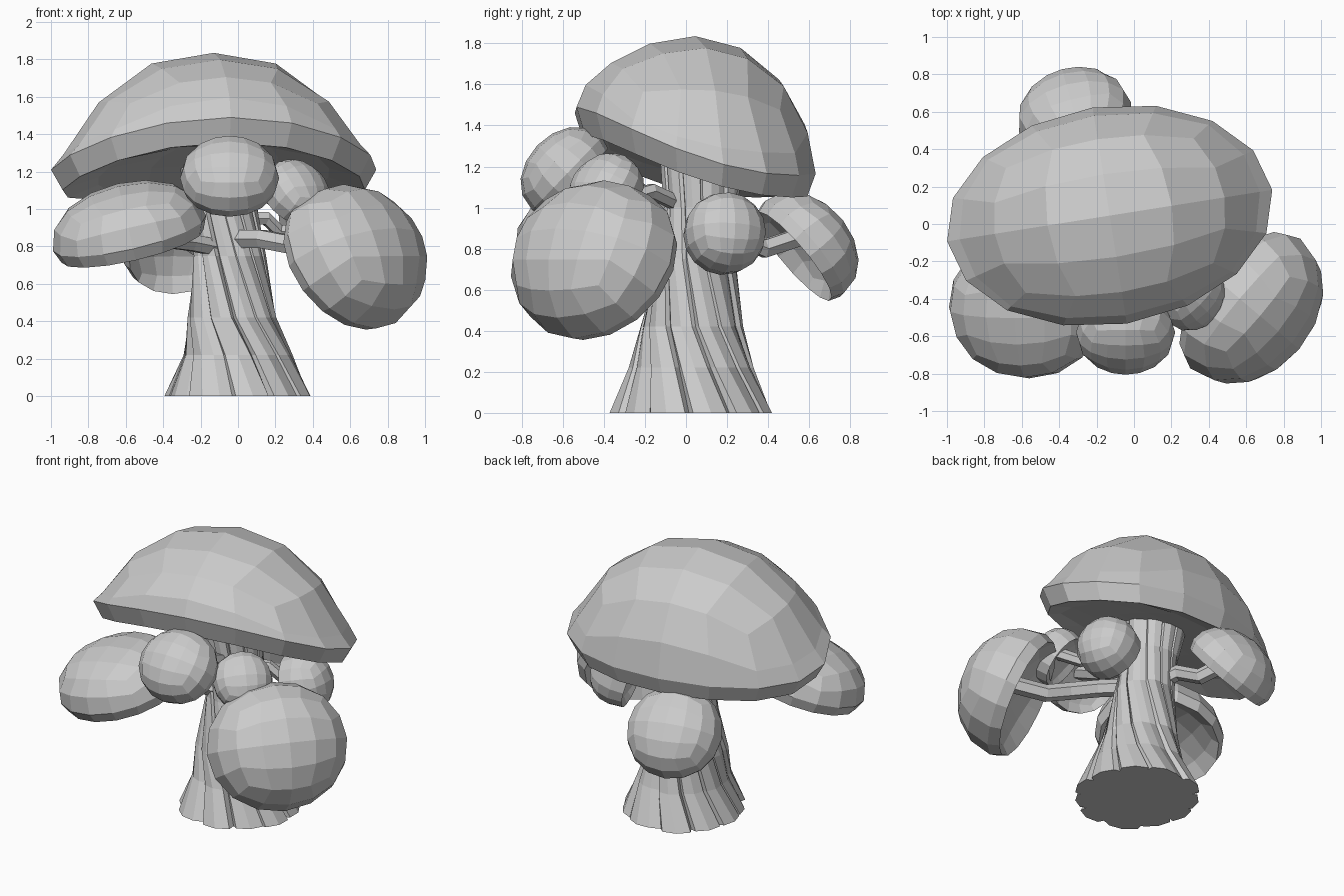
import bpy, bmesh, math, random
from mathutils import Vector, Matrix

random.seed(4)
if "Cube" in bpy.data.objects:
    bpy.data.objects.remove(bpy.data.objects["Cube"])

grey = bpy.data.materials.new("plain grey")
grey.use_nodes = True
grey.diffuse_color = (0.6, 0.6, 0.6, 1)
grey.node_tree.nodes["Principled BSDF"].inputs["Base Color"].default_value = (0.6, 0.6, 0.6, 1)


def add_object(name, bm):
    bmesh.ops.recalc_face_normals(bm, faces=bm.faces)
    mesh = bpy.data.meshes.new(name)
    bm.to_mesh(mesh)
    bm.free()
    mesh.materials.append(grey)
    obj = bpy.data.objects.new(name, mesh)
    bpy.context.collection.objects.link(obj)
    return obj


def cap(name, centre, axis, rx, ry, height, lip, hollow, power=0.9, yaw=0, warp=None):
    """Faceted dome with a thick rim and a hollow underside, facing along axis."""
    bm = bmesh.new()
    bmesh.ops.create_cube(bm, size=2)
    bmesh.ops.subdivide_edges(bm, edges=bm.edges[:], cuts=3, use_grid_fill=True)
    # frame with its first direction kept horizontal, then turned by yaw
    up = Vector(axis).normalized()
    side = Vector((0, 1, 0)).cross(up) if abs(up.y) < 0.5 else Vector((0, 0, 1)).cross(up)
    side = Matrix.Rotation(math.radians(yaw), 3, up) @ side.normalized()
    front = up.cross(side)
    for v in bm.verts:
        p = Vector([math.tan(c * math.pi / 4) for c in v.co]).normalized()
        flat = Vector((p.x, p.y))
        r = flat.length
        if p.z > -0.01:
            z = height * max(p.z, 0) ** power
        elif p.z > -0.45:
            flat *= 0.93 / r
            z = -lip
        else:
            z = hollow * (1 - r * r) - lip
        if warp:
            z += warp(flat.x, flat.y, max(p.z, 0))
        v.co = Vector(centre) + side * flat.x * rx + front * flat.y * ry + up * z
    return add_object(name, bm)


def arm(name, points, radius):
    """Six-sided bent branch."""
    bm = bmesh.new()
    pts = [Vector(p) for p in points]
    rings = []
    for i, p in enumerate(pts):
        way = (pts[min(i + 1, len(pts) - 1)] - pts[max(i - 1, 0)]).normalized()
        a = way.cross(Vector((0, 0, 1))).normalized()
        b = a.cross(way)
        rings.append([bm.verts.new(p + radius * (a * math.cos(k * math.pi / 3) + b * math.sin(k * math.pi / 3)))
                      for k in range(6)])
    for low, high in zip(rings, rings[1:]):
        for k in range(6):
            bm.faces.new((low[k], low[(k + 1) % 6], high[(k + 1) % 6], high[k]))
    bm.faces.new(rings[0])
    bm.faces.new(rings[-1])
    return add_object(name, bm)


# Main stalk: overlapping fibres that twist upward and flare at the foot
def stalk():
    bm = bmesh.new()
    outline = []
    strands = 11
    for s in range(strands):
        shift = random.uniform(-0.15, 0.15)
        lift = random.uniform(0.97, 1.05)
        for part, r in ((0.0, 0.91), (0.1, 1.0), (0.5, 1.03), (0.9, 0.99)):
            outline.append(((s + part + shift) * math.tau / strands, r * lift))
    # height, radius, centre x, centre y, twist
    rows = [(0, 0.385, 0, 0.03, 0), (0.22, 0.29, 0, 0.03, -0.2),
            (0.42, 0.238, -0.03, 0.025, -0.45), (0.75, 0.188, -0.04, 0.05, -0.85),
            (1.0, 0.175, -0.07, 0.07, -1.05), (1.32, 0.21, -0.11, 0.09, -1.2)]
    rings = [[bm.verts.new((cx + rad * r * math.cos(a + twist), cy + rad * r * math.sin(a + twist), z))
              for a, r in outline] for z, rad, cx, cy, twist in rows]
    n = len(outline)
    for low, high in zip(rings, rings[1:]):
        for k in range(n):
            bm.faces.new((low[k], low[(k + 1) % n], high[(k + 1) % n], high[k]))
    bm.faces.new(rings[0])
    bm.faces.new(rings[-1])
    add_object("main_stalk", bm)


stalk()


# Main cap: wide dome, rim raised at the front, shoulders sloping at the sides
def main_cap_shape(u, v, z):
    rim = 0.1 * v * v - 0.16 * v - 0.02 * u * u
    return rim * (1 - 0.9 * z) - 0.7 * u * u * z * (1 - z)


cap("main_cap", (-0.13, 0.045, 1.23), (0, 0, 1), 0.88, 0.585, 0.605, 0.11, 0.12, 1.08, 9, main_cap_shape)

# Side caps: name, rim centre, facing, radii, height, lip, hollow
side_caps = [
    ("large_left_cap", (0.595, -0.425, 0.725), (0.66, -0.56, 0.46), 0.455, 0.41, 0.37, 0.07, 0.15),
    ("right_cap", (-0.58, -0.445, 0.87), (-0.22, -0.22, 0.95), 0.42, 0.39, 0.265, 0.07, 0.12),
    ("front_cap", (-0.045, -0.58, 1.165), (0, -0.72, 0.69), 0.265, 0.245, 0.2, 0.06, 0.08),
    ("small_front_cap", (0.31, -0.39, 1.09), (0.5, -0.5, 0.6), 0.19, 0.19, 0.15, 0.07, 0.06),
    ("small_left_cap", (0.37, 0.19, 0.875), (0.88, 0.25, 0.25), 0.2, 0.2, 0.19, 0.09, 0.06),
    ("back_cap", (-0.315, 0.57, 0.8), (-0.2, 0.74, 0.62), 0.31, 0.3, 0.235, 0.06, 0.14),
]
for spec in side_caps:
    cap(*spec)

# Branches joining the side caps to the stalk
arm("large_left_arm", [(-0.02, -0.05, 0.84), (0.13, -0.2, 0.84), (0.28, -0.3, 0.81),
                       (0.42, -0.36, 0.77), (0.62, -0.45, 0.8)], 0.055)
arm("right_arm", [(-0.05, 0, 0.78), (-0.25, -0.15, 0.82), (-0.42, -0.3, 0.84), (-0.58, -0.44, 0.95)], 0.05)
arm("front_arm", [(-0.06, 0, 0.98), (-0.06, -0.2, 1.06), (-0.05, -0.35, 1.08), (-0.045, -0.6, 1.2)], 0.05)
arm("small_front_arm", [(-0.04, 0, 1.0), (0.12, -0.17, 1.08), (0.2, -0.28, 1.05), (0.32, -0.4, 1.12)], 0.04)
arm("small_left_arm", [(-0.04, 0.06, 0.95), (0.15, 0.13, 0.95), (0.22, 0.17, 0.88), (0.38, 0.2, 0.88)], 0.04)
arm("back_arm", [(-0.06, 0.06, 0.8), (-0.15, 0.25, 0.86), (-0.22, 0.38, 0.8), (-0.34, 0.62, 0.88)], 0.05)
